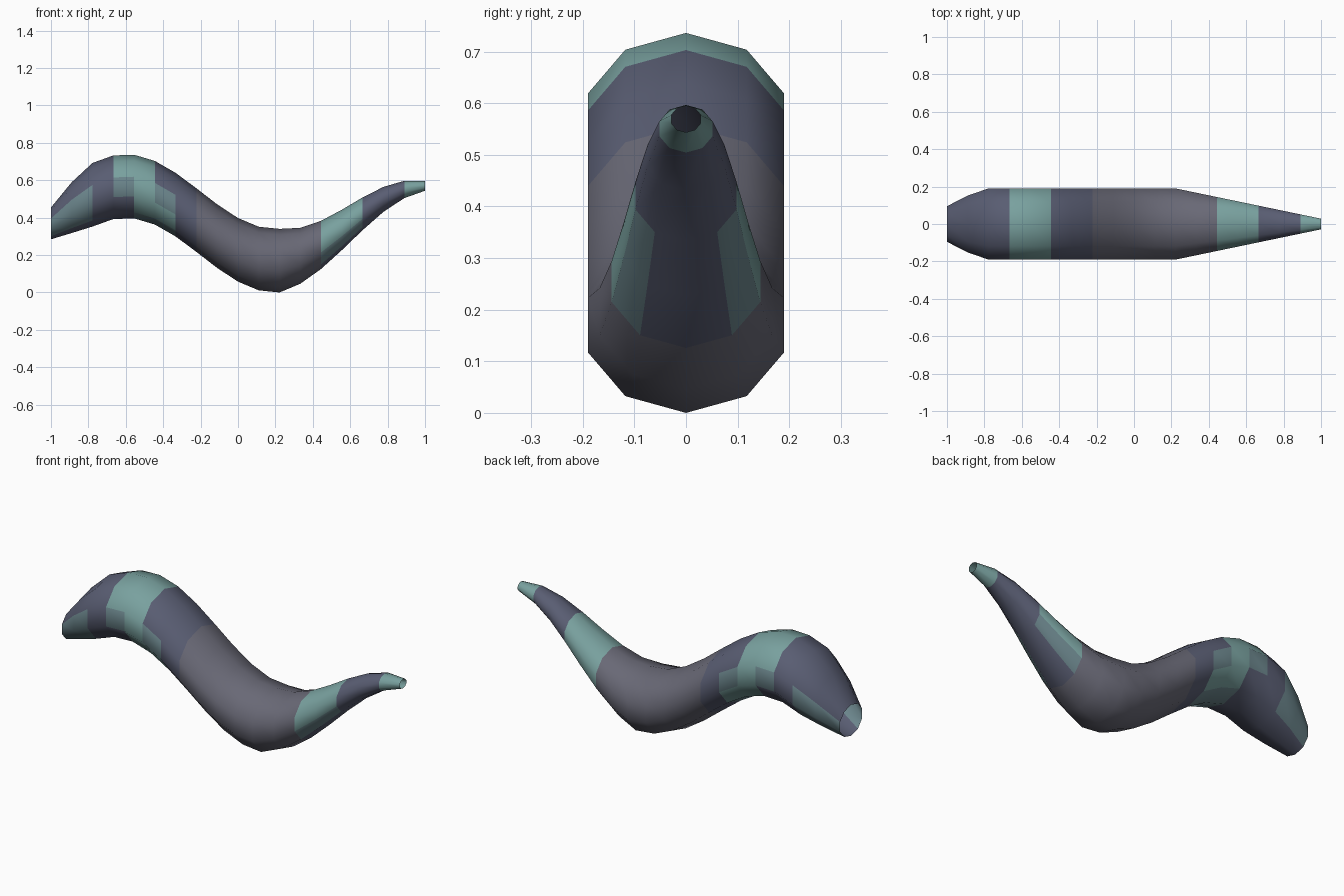
import bpy, bmesh, math

if "Cube" in bpy.data.objects:
    bpy.data.objects.remove(bpy.data.objects["Cube"])

RINGS, SIDES = 18, 10
SLATE, GREY, TEAL = (0.10, 0.11, 0.17), (0.14, 0.14, 0.18), (0.28, 0.60, 0.52)


def width_radius(i):
    # blunt head, even middle, long taper to the tail tip
    if i < 2:
        return 0.10 + 0.055 * i + 0.005 * i
    return 0.20 if i <= 11 else 0.20 - 0.17 * (i - 11) / 7


def teal_weight(i, k):
    # zigzag teal markings on chosen rings
    s = math.sin(math.radians(90 + 36 * k))
    marked = ((i == 4 and s > 0.2) or (i == 5 and s < 0 and s > -0.9)
              or (i == 1 and -0.5 < s < 0) or (i == 14 and s > -0.5) or i == RINGS)
    return 1.0 if marked else 0.0


def blend(a, b, t):
    return tuple(p + (q - p) * t for p, q in zip(a, b))


def material(name, rgb):
    m = bpy.data.materials.new(name)
    m.diffuse_color = (*rgb, 1)
    m.use_nodes = True
    m.node_tree.nodes["Principled BSDF"].inputs["Base Color"].default_value = m.diffuse_color
    return m


# wavy tube body, open at both ends
bm = bmesh.new()
rings = []
for i in range(RINGS + 1):
    t = i / RINGS
    zc = 0.37 + 0.20 * math.sin(2.5 * math.pi * t)
    r = width_radius(i)
    ring = []
    for k in range(SIDES):
        a = math.radians(90 + 36 * k)
        ring.append(bm.verts.new((2 * t - 1, r * math.cos(a), zc + 0.85 * r * math.sin(a))))
    rings.append(ring)

# materials: slate, grey, then blends towards teal
for i in range(RINGS):
    for k in range(SIDES):
        n = (k + 1) % SIDES
        f = bm.faces.new((rings[i][k], rings[i][n], rings[i + 1][n], rings[i + 1][k]))
        f.smooth = True
        w = sum(teal_weight(*p) for p in ((i, k), (i, n), (i + 1, k), (i + 1, n)))
        f.material_index = 1 + int(w) if w else (1 if 7 <= i <= 12 else 0)
bmesh.ops.recalc_face_normals(bm, faces=bm.faces)
# make sure the open shell faces outwards
bm.normal_update()
if sum(f.normal.y * f.calc_center_median().y for f in bm.faces) < 0:
    bmesh.ops.reverse_faces(bm, faces=bm.faces)
lowest = min(v.co.z for v in bm.verts)
bmesh.ops.translate(bm, verts=bm.verts, vec=(0, 0, -lowest))

mesh = bpy.data.meshes.new("wavy_body")
bm.to_mesh(mesh)
bm.free()
mesh.materials.append(material("slate", SLATE))
mesh.materials.append(material("grey", GREY))
for step in range(1, 5):
    mesh.materials.append(material(f"teal_{step}", blend(SLATE, TEAL, step / 4)))
body = bpy.data.objects.new("wavy_body", mesh)
bpy.context.collection.objects.link(body)
